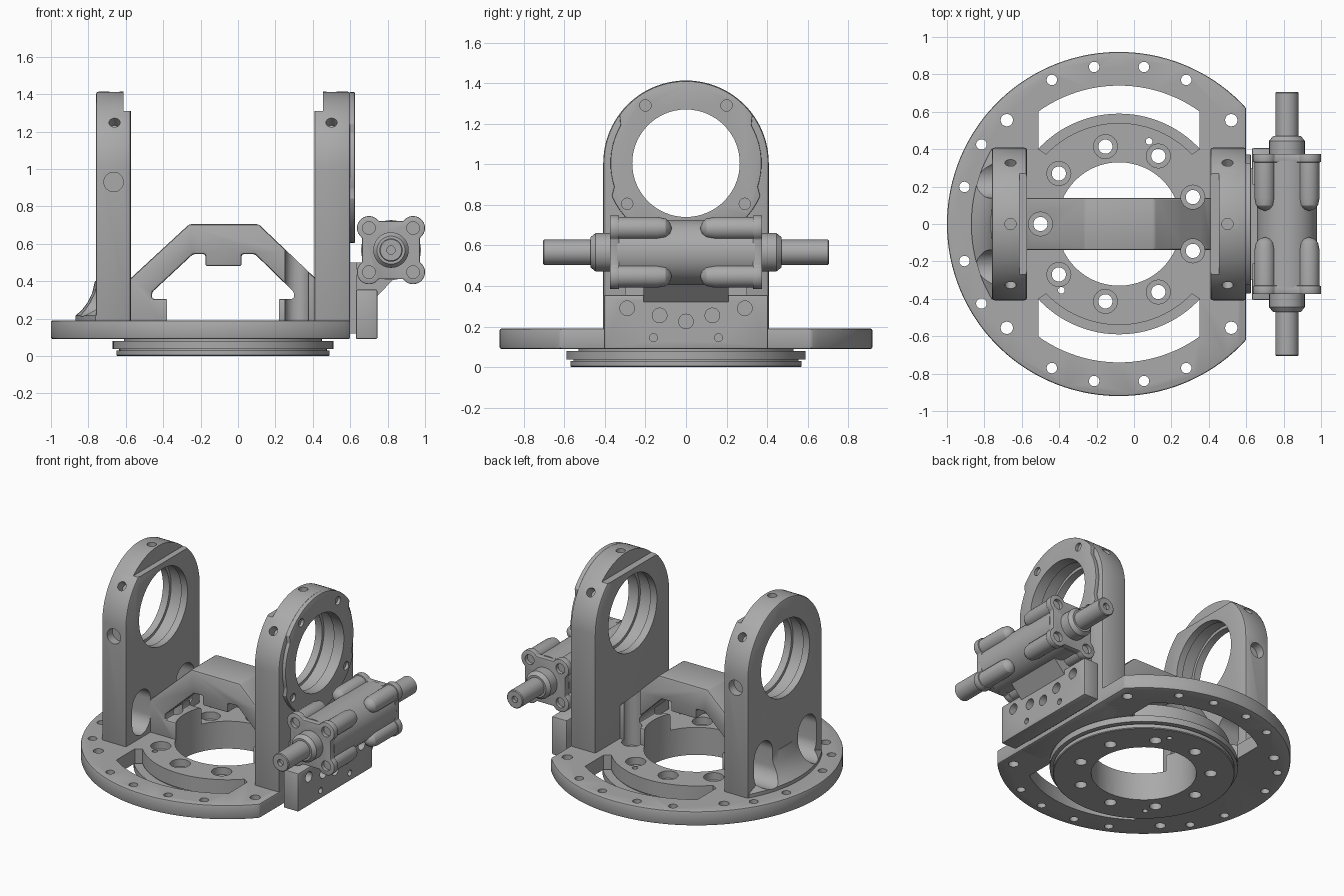
import bpy, bmesh, math
from mathutils import Vector, Matrix

if "Cube" in bpy.data.objects:
    bpy.data.objects.remove(bpy.data.objects["Cube"])

steel = bpy.data.materials.new("machined grey metal")
steel.use_nodes = True
GREY = (0.4, 0.4, 0.4, 1)
steel.diffuse_color = GREY
steel.node_tree.nodes["Principled BSDF"].inputs["Base Color"].default_value = GREY
parts = []
CX = -0.08          # centre of the turntable
BORE_Z = 1.005      # height of the trunnion bores
X, Y, Z = Vector((1, 0, 0)), Vector((0, 1, 0)), Vector((0, 0, 1))


def finish(name, bm):
    bmesh.ops.remove_doubles(bm, verts=bm.verts, dist=1e-5)
    bmesh.ops.recalc_face_normals(bm, faces=bm.faces)
    mesh = bpy.data.meshes.new(name)
    bm.to_mesh(mesh)
    bm.free()
    mesh.materials.append(steel)
    ob = bpy.data.objects.new(name, mesh)
    bpy.context.collection.objects.link(ob)
    return ob


def prism(name, pts, axis, a, b):
    """Extrude a 2D outline along x, y or z from a to b."""
    place = {"x": lambda p: (a, p[0], p[1]), "y": lambda p: (p[0], a, p[1]),
             "z": lambda p: (p[0], p[1], a)}[axis]
    bm = bmesh.new()
    face = bm.faces.new([bm.verts.new(place(p)) for p in pts])
    ext = bmesh.ops.extrude_face_region(bm, geom=[face])
    move = {"x": X, "y": Y, "z": Z}[axis] * (b - a)
    bmesh.ops.translate(bm, vec=move, verts=[v for v in ext["geom"] if isinstance(v, bmesh.types.BMVert)])
    return finish(name, bm)


def lathe(name, prof, loc=(0, 0, 0), axis=Z, steps=32, ring=False):
    """Revolve (radius, height) points about an axis."""
    bm = bmesh.new()
    vs = [bm.verts.new((r, 0, h)) for r, h in prof]
    es = [bm.edges.new(e) for e in zip(vs, vs[1:])]
    if ring:
        es.append(bm.edges.new((vs[-1], vs[0])))
    bmesh.ops.spin(bm, geom=vs + es, cent=(0, 0, 0), axis=Z, angle=math.tau, steps=steps)
    bm.transform(Matrix.Translation(loc) @ axis.to_track_quat("Z", "Y").to_matrix().to_4x4())
    return finish(name, bm)


def cyl(name, loc, axis, r, a, b, steps=32):
    return lathe(name, [(0, a), (r, a), (r, b), (0, b)], loc, axis, steps)


def box(name, x0, x1, y0, y1, z0, z1):
    return prism(name, [(x0, y0), (x1, y0), (x1, y1), (x0, y1)], "z", z0, z1)


def apply(ob, mod):
    bpy.context.view_layer.objects.active = ob
    bpy.ops.object.modifier_apply(modifier=mod.name)


def boolean(ob, tools, op="DIFFERENCE"):
    """Join the tools to one mesh and combine it with the part."""
    bm = bmesh.new()
    for t in tools:
        bm.from_mesh(t.data)
        bpy.data.objects.remove(t)
    tool = finish("helper", bm)
    mod = ob.modifiers.new("combine", "BOOLEAN")
    mod.operation, mod.solver, mod.object = op, "EXACT", tool
    apply(ob, mod)
    bpy.data.objects.remove(tool)


def bevel(ob, width):
    mod = ob.modifiers.new("soft edges", "BEVEL")
    mod.width, mod.segments, mod.limit_method, mod.angle_limit = width, 2, "ANGLE", math.radians(35)
    apply(ob, mod)


def arc(cx, cy, r, a0, a1, n=24):
    angles = [math.radians(a0 + (a1 - a0) * i / n) for i in range(n + 1)]
    return [(cx + r * math.cos(a), cy + r * math.sin(a)) for a in angles]


def polar(r, deg, z=0):
    a = math.radians(deg)
    return (CX + r * math.cos(a), r * math.sin(a), z)


def counterbores():
    """Nine stepped bolt holes around the turntable."""
    prof = [(0, -0.1), (0.038, -0.1), (0.038, 0.14), (0.064, 0.14), (0.064, 0.9), (0, 0.9)]
    return [lathe("helper", prof, polar(0.42, 180 + 40 * i), Z, 24) for i in range(9)]


def bore():
    return cyl("helper", (CX, 0, 0), Z, 0.33, -0.1, 0.32, 64)


# Base plate: disc with one flat side, two crescent slots and rim holes
flat = math.degrees(math.acos(0.68 / 0.92))
base = prism("base_plate", arc(CX, 0, 0.92, flat, 360 - flat, 96), "z", 0.09, 0.19)
bevel(base, 0.01)
slots = []
for s in (1, -1):
    lo, hi = math.degrees(math.acos(0.43 / 0.74)), math.degrees(math.acos(0.39 / 0.54))
    outline = arc(CX, 0, 0.74, lo, 180 - lo) + [(CX - 0.43, 0.40)]
    outline += arc(CX, 0, 0.54, 180 - hi, hi) + [(CX + 0.43, 0.40)]
    slots.append(prism("helper", [(x, s * y) for x, y in outline], "z", 0, 0.3))
    for deg in (65, 81, 99, 115, 150, 166.5):
        slots.append(cyl("helper", polar(0.85, s * deg), Z, 0.028, 0, 0.3, 20))
    slots += [cyl("helper", (CX + d, s * 0.555, 0), Z, 0.033, 0, 0.3, 20) for d in (-0.6, 0.6)]
boolean(base, slots)

# Stepped turntable hub under the plate
hub = lathe("turntable_hub", [(0.2, 0), (0.565, 0), (0.57, 0.005), (0.57, 0.03), (0.555, 0.03), (0.555, 0.038),
            (0.59, 0.038), (0.59, 0.08), (0.53, 0.08), (0.53, 0.092), (0.2, 0.092)],
            (CX, 0, 0), Z, 96, True)
for part in (base, hub):
    boolean(part, [bore()])
    pins = [cyl("helper", polar(0.47, d), Z, 0.018, -0.1, 0.3, 16) for d in (70, 229)]
    boolean(part, counterbores() + pins)
parts += [base, hub]

# Arched bridge between the uprights
arch = [(-0.58, 0.15), (-0.58, 0.41), (-0.26, 0.705), (0.11, 0.705), (0.42, 0.41), (0.42, 0.15), (0.2, 0.15),
        (0.2, 0.305), (0.3, 0.305), (0.3, 0.34), (0.09, 0.545), (0.02, 0.545), (0.02, 0.48), (-0.175, 0.48),
        (-0.175, 0.545), (-0.24, 0.545), (-0.46, 0.34), (-0.46, 0.305), (-0.36, 0.305), (-0.36, 0.15)]
bridge = prism("bridge", arch, "y", -0.14, 0.14)
bevel(bridge, 0.012)
boolean(bridge, [bore()])
boolean(bridge, counterbores())
parts.append(bridge)


def upright(name, x0, x1, z0, step):
    """Round-topped upright; its inner layer, starting at step, is trimmed flat."""
    mid = (x0 + x1) / 2
    ob = prism(name, [(-0.408, z0), (0.408, z0)] + arc(0, BORE_Z, 0.408, 0, 180, 48), "x", x0, x1)
    bevel(ob, 0.014)
    inner = (step, x1 + 0.1) if mid < 0 else (x0 - 0.1, step)
    boolean(ob, [box("helper", *inner, -0.5, 0.5, 1.31, 1.6)])
    c = (mid, 0, BORE_Z)
    prof = [(0, -0.3), (0.265, -0.3), (0.265, -0.045), (0.285, -0.045), (0.285, 0.045),
            (0.265, 0.045), (0.265, 0.3), (0, 0.3)]
    holes = [lathe("helper", prof, c, X, 64)]
    hx = -0.66 if mid < 0 else 0.5
    for y, z in ((0.33, 0.245), (0, 0.4), (-0.33, 0.245)):
        holes.append(cyl("helper", (hx, 0, BORE_Z), Vector((0, y, z)), 0.03, 0.34, 0.5, 20))
    boolean(ob, holes)
    parts.append(ob)
    return ob


# Left upright with flared foot, two tunnels and side sockets
left = upright("left_upright", -0.76, -0.572, 0.15, -0.612)
foot = lathe("helper", [(0.6, 0.15), (0.79, 0.15), (0.79, 0.215), (0.755, 0.245), (0.725, 0.285), (0.7, 0.335),
             (0.685, 0.4), (0.6, 0.4)], (CX, 0, 0), Z, 128, True)
boolean(foot, [box("helper", -1, -0.6, -0.4, 0.4, 0, 1)], "INTERSECT")
boolean(left, [foot], "UNION")
cuts = []
for s in (1, -1):
    cuts.append(prism("helper", arc(s * 0.24, 0.42, 0.1, 0, 180) + arc(s * 0.24, 0.31, 0.1, 180, 360), "x", -1, -0.4))
    cuts.append(cyl("helper", (-0.665, s * 0.41, 0.93), Y, 0.052, -0.06, 0.06))
boolean(left, cuts)

# Right upright with the lobed bearing cover
upright("right_upright", 0.408, 0.6, 0.09, 0.455)
outline = (arc(0, BORE_Z, 0.405, 36, 144) + arc(0, BORE_Z, 0.372, 150, 198)
           + arc(0, BORE_Z, 0.4, 204, 336) + arc(0, BORE_Z, 0.372, 342, 390))
cover = prism("bearing_cover", outline, "x", 0.595, 0.625)
bevel(cover, 0.004)
holes = [cyl("helper", (0.6, 0, BORE_Z), X, 0.265, -0.1, 0.1, 64)]
for s in (1, -1):
    for y, z in ((0.2, 1.29), (0.29, 0.805)):
        holes.append(cyl("helper", (0.625, s * y, z), X, 0.028, -0.02, 0.1, 20))
boolean(cover, holes)
parts.append(cover)

# Drive mounting block, spacer and sloped bracket
block = box("mounting_block", 0.63, 0.745, -0.405, 0.405, 0.09, 0.355)
bevel(block, 0.008)
holes = []
for y, z in ((-0.29, 0.29), (-0.13, 0.255), (0, 0.225), (0.13, 0.255), (0.29, 0.29)):
    holes.append(cyl("helper", (0.745, y, z), X, 0.036, -0.05, 0.05, 24))
holes += [cyl("helper", (0.745, y, 0.145), X, 0.02, -0.04, 0.05, 16) for y in (-0.16, 0.16)]
boolean(block, holes)
parts += [block, box("spacer_plate", 0.59, 0.635, -0.3, 0.3, 0.12, 0.5),
          prism("sloped_bracket", [(0.63, 0.32), (0.745, 0.32), (0.84, 0.42), (0.84, 0.5), (0.63, 0.5)],
                "y", -0.21, 0.21)]

# Drive housing: barrel, corner ribs, lobed end flanges, glands and shafts
DX, DZ = 0.818, 0.566
corners = [(DX + i * 0.118, DZ + j * 0.118) for i in (-1, 1) for j in (-1, 1)]
parts.append(cyl("drive_barrel", (DX, 0, DZ), Y, 0.16, -0.34, 0.34, 48))
lobed = []
for k in range(4):
    c = 45 + 90 * k
    a = math.radians(c)
    r = 0.118 * math.sqrt(2)
    lobed += arc(DX + r * math.cos(a), DZ + r * math.sin(a), 0.064, c - 100, c + 100, 20)
for s, side in ((-1, "front"), (1, "back")):
    flange = prism(side + "_drive_flange", lobed, "y", s * 0.33, s * 0.375)
    bevel(flange, 0.005)
    boolean(flange, [cyl("helper", (x, s * 0.375, z), Y, 0.034, -0.025, 0.025, 24) for x, z in corners])
    parts.append(flange)
    for x, z in corners:
        prof = [(0, 0.07), (0.03, 0.08), (0.048, 0.1), (0.056, 0.14), (0.056, 0.34), (0, 0.34)]
        parts.append(lathe(side + "_drive_rib", prof, (x, 0, z), Y * s, 24))
    prof = [(0, 0.36), (0.095, 0.36), (0.095, 0.445), (0.075, 0.47), (0.062, 0.47), (0.062, 0.7),
            (0.057, 0.705), (0.022, 0.705), (0.022, 0.68), (0, 0.68)]
    parts.append(lathe(side + "_drive_shaft", prof, (DX, 0, DZ), Y * s))

# Smooth curved walls, keep machined edges crisp
bpy.ops.object.select_all(action="DESELECT")
for ob in parts:
    ob.select_set(True)
bpy.context.view_layer.objects.active = parts[0]
bpy.ops.object.shade_smooth_by_angle(angle=math.radians(30))
